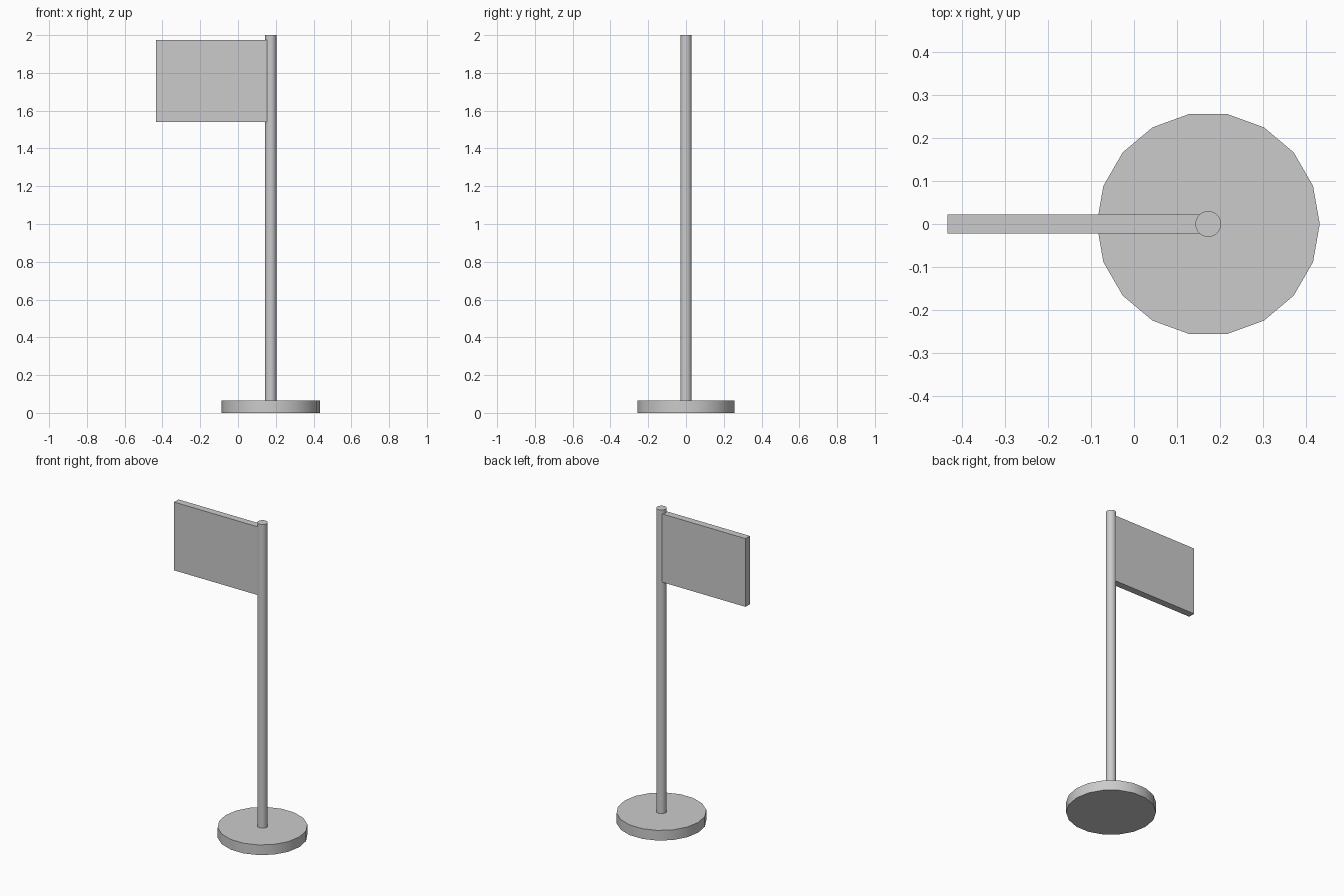
import bpy
import math

cube = bpy.data.objects.get("Cube")
if cube:
    bpy.data.objects.remove(cube, do_unlink=True)

grey = bpy.data.materials.new("plain grey")
grey.use_nodes = True
colour = (0.6, 0.6, 0.6, 1)
grey.diffuse_color = colour
grey.node_tree.nodes["Principled BSDF"].inputs["Base Color"].default_value = colour

POLE_X = 0.173


def finish(name):
    obj = bpy.context.object
    obj.name = name
    obj.data.materials.append(grey)
    return obj


def upright_cylinder(name, sides, radius, bottom, top):
    bpy.ops.mesh.primitive_cylinder_add(
        vertices=sides, radius=radius, depth=top - bottom,
        location=(POLE_X, 0, (bottom + top) / 2), rotation=(0, 0, math.pi / 2))
    bpy.ops.object.transform_apply(location=False, rotation=True, scale=False)
    bpy.ops.object.shade_smooth_by_angle(angle=math.radians(35))
    return finish(name)


# Round foot and slim pole standing on it
upright_cylinder("base", 18, 0.26, 0, 0.065)
upright_cylinder("pole", 32, 0.03, 0.06, 2)

# Flat flag panel, with its inner end set into the pole
left, right, bottom, top = -0.435, POLE_X, 1.54, 1.975
bpy.ops.mesh.primitive_cube_add(
    size=1, location=((left + right) / 2, 0, (bottom + top) / 2))
bpy.context.object.scale = (right - left, 0.044, top - bottom)
bpy.ops.object.transform_apply(location=False, rotation=False, scale=True)
finish("flag")
